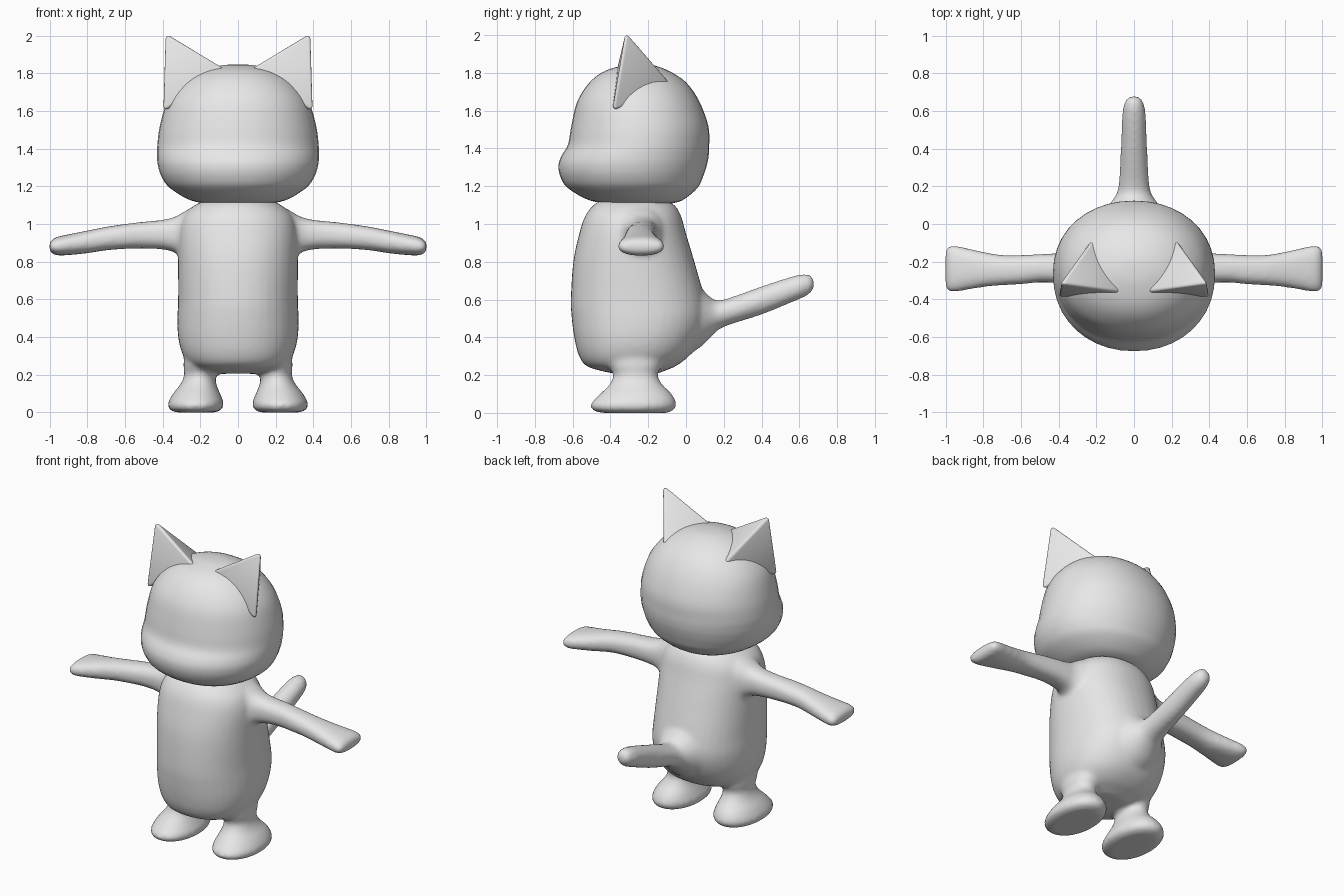
import bpy, bmesh, math
from mathutils import Vector

if "Cube" in bpy.data.objects:
    bpy.data.objects.remove(bpy.data.objects["Cube"])

fur = bpy.data.materials.new("light grey")
fur.diffuse_color = (0.8, 0.8, 0.8, 1)
fur.use_nodes = True
fur.node_tree.nodes["Principled BSDF"].inputs["Base Color"].default_value = fur.diffuse_color


def spline(rows, steps):
    """Catmull-Rom interpolation through rows of numbers."""
    out = []
    for i in range(len(rows) - 1):
        a, b, c, d = (rows[max(0, min(len(rows) - 1, k))] for k in range(i - 1, i + 3))
        for s in range(steps):
            t = s / steps
            out.append([0.5 * (2 * q + (r - p) * t + (2 * p - 5 * q + 4 * r - w) * t * t
                               + (3 * q - p - 3 * r + w) * t ** 3)
                        for p, q, r, w in zip(a, b, c, d)])
    return out + [rows[-1]]


def make_object(name, bm):
    bmesh.ops.recalc_face_normals(bm, faces=bm.faces)
    mesh = bpy.data.meshes.new(name)
    bm.to_mesh(mesh)
    bm.free()
    mesh.materials.append(fur)
    ob = bpy.data.objects.new(name, mesh)
    bpy.context.collection.objects.link(ob)
    for p in mesh.polygons:
        p.use_smooth = True
    return ob


def loft(name, rows, axis, power=2.0, mirror=1, steps=4, sides=40):
    """Rows: position on axis, then low/high on each of the other two axes."""
    bm = bmesh.new()
    others = [k for k in range(3) if k != axis]
    rings = []
    for pos, u0, u1, v0, v1 in spline(rows, steps):
        ring = []
        for k in range(sides):
            a = math.tau * k / sides
            c, s = math.cos(a), math.sin(a)
            co = [0, 0, 0]
            co[axis] = pos
            co[others[0]] = (u0 + u1) / 2 + (u1 - u0) / 2 * math.copysign(abs(c) ** (2 / power), c)
            co[others[1]] = (v0 + v1) / 2 + (v1 - v0) / 2 * math.copysign(abs(s) ** (2 / power), s)
            co[0] *= mirror
            ring.append(bm.verts.new(co))
        rings.append(ring)
    for a, b in zip(rings, rings[1:]):
        for k in range(sides):
            j = (k + 1) % sides
            bm.faces.new((a[k], a[j], b[j], b[k]))
    bm.faces.new(rings[0])
    bm.faces.new(rings[-1])
    return make_object(name, bm)


# Head: half width, then back and front limits at each height
head_profile = [
    (1.105, .13, -.38, -.10), (1.125, .25, -.51, -.02), (1.19, .36, -.625, .06),
    (1.25, .405, -.665, .09), (1.31, .425, -.675, .11), (1.36, .43, -.66, .12),
    (1.42, .428, -.625, .123), (1.52, .415, -.607, .118), (1.65, .375, -.575, .07),
    (1.75, .295, -.51, .0), (1.81, .2, -.43, -.09), (1.84, .1, -.33, -.17), (1.847, .03, -.27, -.22)]
loft("head", [(z, -w, w, f, b) for z, w, f, b in head_profile], 2, 2.1)

# Torso
torso_profile = [
    (.205, .12, -.36, -.16), (.22, .18, -.44, -.12), (.25, .25, -.53, -.05),
    (.31, .295, -.57, .025), (.4, .318, -.592, .08), (.5, .322, -.605, .11),
    (.6, .318, -.61, .1), (.8, .318, -.597, .045), (.95, .315, -.565, .0),
    (1.04, .29, -.535, -.025), (1.1, .23, -.49, -.06), (1.13, .16, -.44, -.12)]
torso = loft("body", [(z, -w, w, f, b) for z, w, f, b in torso_profile], 2, 2.2)

# Tail with a flared root
tail = loft("tail", [
    (.0, -.2, .2, .30, .72), (.08, -.15, .15, .35, .66), (.14, -.105, .105, .41, .605),
    (.2, -.083, .083, .455, .6), (.4, -.07, .07, .52, .67), (.56, -.064, .064, .585, .722),
    (.63, -.055, .055, .615, .735), (.665, -.038, .038, .64, .725), (.68, -.01, .01, .67, .69)], 1)
limbs = [tail]

for side, m in (("right", 1), ("left", -1)):
    # Arm ending in a flattened paw
    limbs.append(loft(side + "_arm", [
        (.18, -.42, -.08, .72, 1.12), (.27, -.37, -.12, .79, 1.075), (.33, -.33, -.15, .845, 1.04),
        (.4, -.315, -.155, .865, 1.022), (.5, -.31, -.16, .87, 1.012), (.6, -.32, -.165, .868, 1.0),
        (.7, -.325, -.165, .86, .985), (.8, -.335, -.148, .845, .965), (.9, -.352, -.125, .835, .945),
        (.96, -.362, -.113, .833, .932), (.99, -.355, -.12, .845, .915), (1.002, -.33, -.15, .865, .895)],
        0, 2.4, m))
    # Leg and foot
    limbs.append(loft(side + "_leg", [
        (.0, .12, .33, -.44, -.1), (.012, .09, .36, -.49, -.07), (.045, .075, .373, -.505, -.05),
        (.1, .095, .345, -.455, -.075), (.15, .115, .305, -.405, -.125), (.2, .12, .285, -.385, -.15),
        (.25, .1, .29, -.41, -.13), (.33, .08, .28, -.44, -.1)], 2, 2.1, m))

    # Ear: rounded three-sided spike sunk into the head
    tip = Vector((.392, -.318, 2.025))
    base = [Vector(p) for p in ((.06, -.365, 1.825), (.405, -.39, 1.60), (.215, -.07, 1.74))]
    bm = bmesh.new()
    pts = [tip] + [tip + (b - tip) * 1.03 for b in base]
    t, a, b, c = [bm.verts.new((p.x * m, p.y, p.z)) for p in pts]
    for f in ((t, a, b), (t, b, c), (t, c, a), (a, c, b)):
        bm.faces.new(f)
    ear = make_object(side + "_ear", bm)
    bevel = ear.modifiers.new("rounding", 'BEVEL')
    bevel.width, bevel.segments, bevel.limit_method = .022, 4, 'NONE'

# Fuse the torso, limbs and tail into one softly blended skin
bpy.ops.object.select_all(action='DESELECT')
for ob in limbs + [torso]:
    ob.select_set(True)
bpy.context.view_layer.objects.active = torso
bpy.ops.object.join()
remesh = torso.modifiers.new("skin", 'REMESH')
remesh.mode, remesh.voxel_size, remesh.use_smooth_shade = 'VOXEL', .014, True
soften = torso.modifiers.new("soften", 'SMOOTH')
soften.factor, soften.iterations = .5, 8
